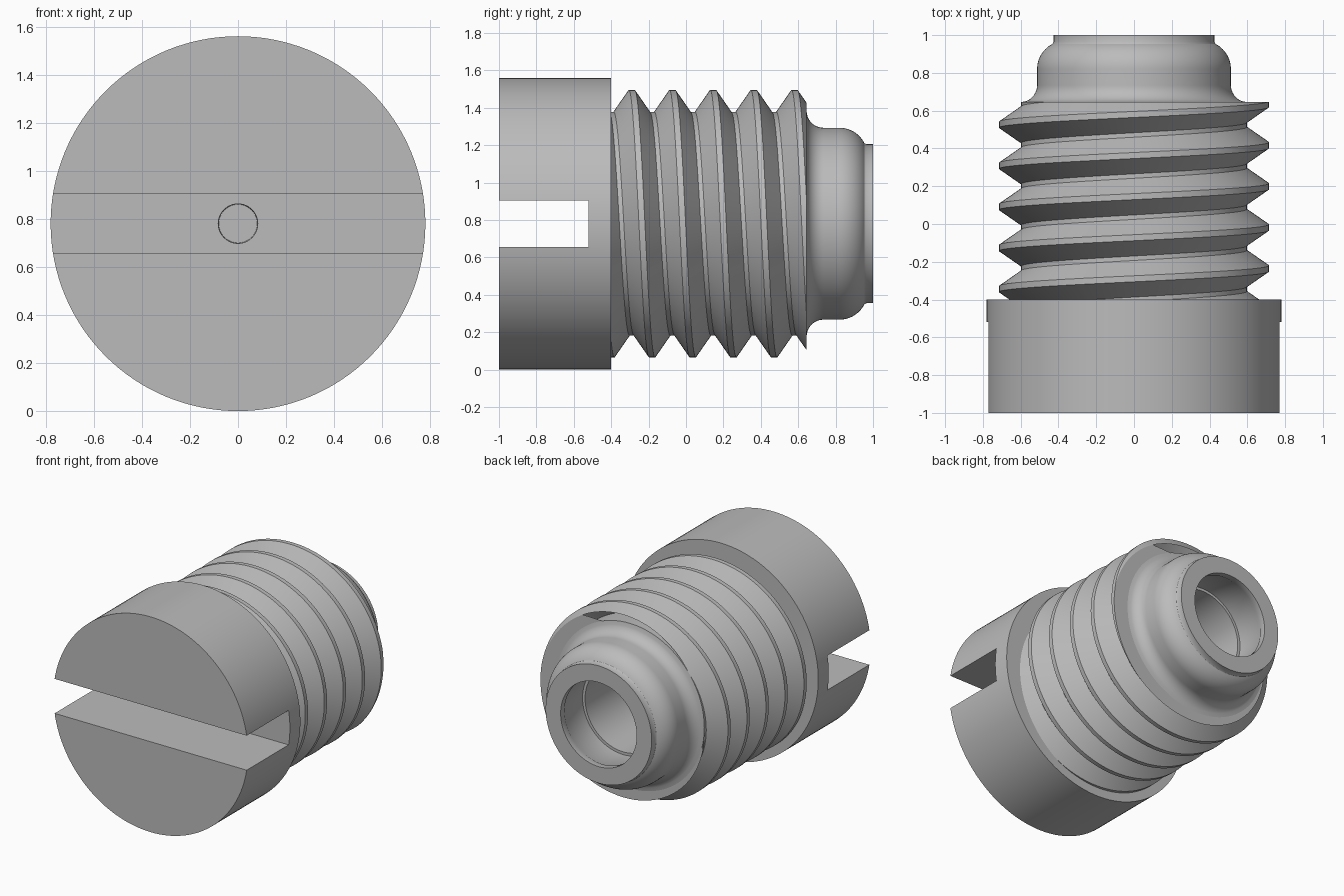
import bpy, bmesh
from math import sin, cos, pi, radians, tau
from mathutils import Vector

R = 0.78            # head radius, also the height of the axis
SEG = 128
PITCH = 0.2175

cube = bpy.data.objects.get("Cube")
if cube:
    bpy.data.objects.remove(cube, do_unlink=True)

steel = bpy.data.materials.new("plain grey metal")
steel.use_nodes = True
grey = (0.5, 0.5, 0.5, 1)
steel.diffuse_color = grey
steel.node_tree.nodes["Principled BSDF"].inputs["Base Color"].default_value = grey


def finish(bm, name):
    bmesh.ops.recalc_face_normals(bm, faces=bm.faces)
    mesh = bpy.data.meshes.new(name)
    bm.to_mesh(mesh)
    bm.free()
    mesh.materials.append(steel)
    ob = bpy.data.objects.new(name, mesh)
    bpy.context.collection.objects.link(ob)
    return ob


def select(ob):
    bpy.ops.object.select_all(action="DESELECT")
    ob.select_set(True)
    bpy.context.view_layer.objects.active = ob


def smooth(ob):
    select(ob)
    bpy.ops.object.shade_smooth_by_angle(angle=radians(30))


def on_axis(y, r, a):
    """Point at distance r from the screw axis, a measured from the top towards +x."""
    return Vector((r * sin(a), y, R + r * cos(a)))


def lathe(name, profile, seg=SEG):
    """Spin (y, r) points around the axis and close both ends."""
    bm = bmesh.new()
    rings = [[bm.verts.new(on_axis(y, r, tau * i / seg)) for i in range(seg)]
             for y, r in profile]
    for a, b in zip(rings, rings[1:]):
        for i in range(seg):
            j = (i + 1) % seg
            bm.faces.new((a[i], a[j], b[j], b[i]))
    bm.faces.new(rings[0])
    bm.faces.new(rings[-1])
    return finish(bm, name)


def arc(cy, cr, rad, start, end, n=10):
    return [(cy + rad * cos(t), cr + rad * sin(t))
            for t in (radians(start + (end - start) * i / n) for i in range(n + 1))]


def cut(ob, cutter):
    select(ob)
    mod = ob.modifiers.new("cut", "BOOLEAN")
    mod.operation = "DIFFERENCE"
    mod.solver = "EXACT"
    mod.object = cutter
    bpy.ops.object.modifier_apply(modifier=mod.name)
    bpy.data.objects.remove(cutter, do_unlink=True)


# Body: head, core, rounded neck, rim and hollow bore in one turned profile
profile = [(-1, R), (-0.4, R), (-0.4, 0.598), (0.645, 0.598)]
profile += arc(0.735, 0.603, 0.09, 200, 270)
profile += arc(0.82, 0.363, 0.15, 90, 27, 14)
profile += [(0.965, 0.425), (1, 0.425), (1, 0.305), (0.955, 0.305),
            (0.92, 0.325), (0.72, 0.325), (0.72, 0.305), (0.0, 0.305)]
body = lathe("screw_body", profile)

# Screwdriver slot
bm = bmesh.new()
bmesh.ops.create_cube(bm, size=1)
for v in bm.verts:
    v.co = Vector((v.co.x * 2, -0.82 + v.co.y * 0.6, R + v.co.z * 0.25))
cut(body, finish(bm, "slot_cutter"))

# Small blind hole in the slot floor
cut(body, lathe("hole_cutter", [(-0.6, 0.085), (-0.45, 0.08)], 48))
smooth(body)

# Thread: trapezoid swept along a helix, trimmed flat at both ends
section = [(-0.13, 0.55), (-0.016, 0.715), (0.016, 0.715), (0.13, 0.55)]
bm = bmesh.new()
first, last = -2, 6
steps = (last - first) * SEG
rows = []
for i in range(steps + 1):
    turn = first + i / SEG
    rows.append([bm.verts.new(on_axis(-0.29 + PITCH * turn + dy, r, tau * turn))
                 for dy, r in section])
for a, b in zip(rows, rows[1:]):
    for k in range(4):
        m = (k + 1) % 4
        bm.faces.new((a[k], a[m], b[m], b[k]))
bm.faces.new(rows[0])
bm.faces.new(rows[-1])
for y, side in ((-0.42, -1), (0.645, 1)):
    cutplane = bmesh.ops.bisect_plane(
        bm, geom=bm.verts[:] + bm.edges[:] + bm.faces[:],
        plane_co=(0, y, 0), plane_no=(0, side, 0), clear_outer=True)
    rim = [e for e in cutplane["geom_cut"] if isinstance(e, bmesh.types.BMEdge)]
    bmesh.ops.triangle_fill(bm, edges=rim, use_beauty=True, normal=(0, side, 0))
smooth(finish(bm, "screw_thread"))
